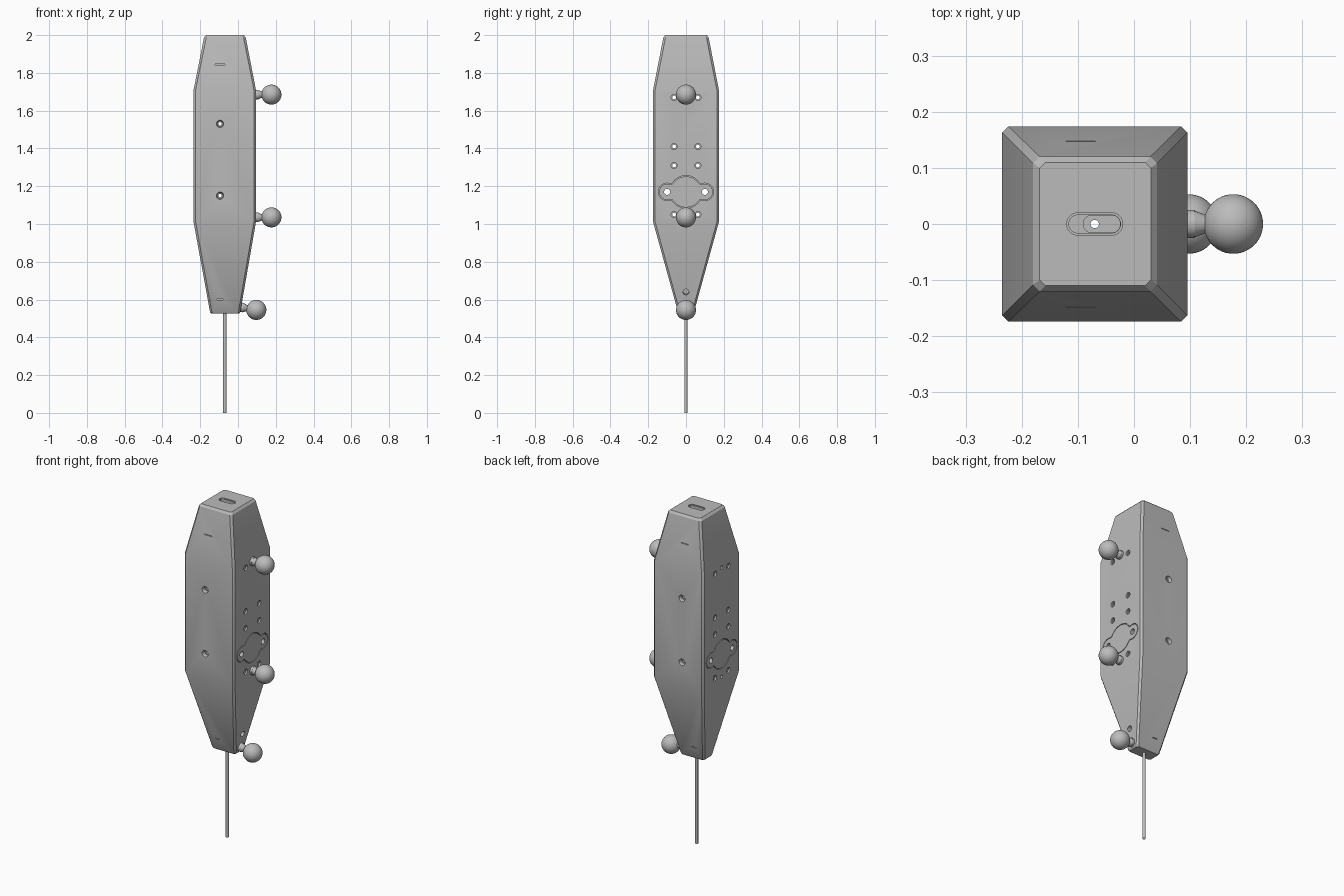
import bpy, bmesh, math
from mathutils import Vector, Matrix

cube = bpy.data.objects.get("Cube")
if cube:
    bpy.data.objects.remove(cube)

grey = bpy.data.materials.new("mid grey")
grey.use_nodes = True
colour = (0.5, 0.5, 0.5, 1)
grey.diffuse_color = colour
grey.node_tree.nodes["Principled BSDF"].inputs["Base Color"].default_value = colour


def make(name, bm):
    bmesh.ops.recalc_face_normals(bm, faces=bm.faces)
    mesh = bpy.data.meshes.new(name)
    bm.to_mesh(mesh)
    bm.free()
    mesh.materials.append(grey)
    ob = bpy.data.objects.new(name, mesh)
    bpy.context.collection.objects.link(ob)
    return ob


def smooth(ob, angle=30):
    bpy.ops.object.select_all(action="DESELECT")
    ob.select_set(True)
    bpy.context.view_layer.objects.active = ob
    bpy.ops.object.shade_smooth_by_angle(angle=math.radians(angle))


def loft(name, rings):
    """Skin closed rings of points and cap both ends."""
    bm = bmesh.new()
    rows = [[bm.verts.new(p) for p in ring] for ring in rings]
    n = len(rows[0])
    for a, b in zip(rows, rows[1:]):
        for i in range(n):
            j = (i + 1) % n
            bm.faces.new((a[i], a[j], b[j], b[i]))
    bm.faces.new(rows[0])
    bm.faces.new(rows[-1])
    return make(name, bm)


def rod(name, start, end, r1, r2=None, sides=24):
    start, end = Vector(start), Vector(end)
    axis = end - start
    bm = bmesh.new()
    place = Matrix.Translation((start + end) / 2) @ axis.to_track_quat("Z", "Y").to_matrix().to_4x4()
    bmesh.ops.create_cone(bm, cap_ends=True, segments=sides, radius1=r1,
                          radius2=r1 if r2 is None else r2, depth=axis.length, matrix=place)
    return make(name, bm)


def box(name, centre, size):
    bm = bmesh.new()
    bmesh.ops.create_cube(bm, size=1, matrix=Matrix.Translation(centre) @ Matrix.Diagonal((*size, 1)))
    return make(name, bm)


def slot(name, x0, x1, r, z0, z1):
    """Upright capsule prism."""
    pts = []
    for x, turn in ((x1, -0.5), (x0, 0.5)):
        for k in range(13):
            a = math.pi * (turn + k / 12)
            pts.append((x + r * math.cos(a), r * math.sin(a)))
    return loft(name, [[(x, y, z) for x, y in pts] for z in (z0, z1)])


def section(z, x0, x1, y, c):
    """Rectangle with clipped corners."""
    return [(x0 + c, -y, z), (x1 - c, -y, z), (x1, -y + c, z), (x1, y - c, z),
            (x1 - c, y, z), (x0 + c, y, z), (x0, y - c, z), (x0, -y + c, z)]


# Tapered housing
body = loft("housing", [
    section(0.525, -0.14, 0.005, 0.036, 0.008),
    section(0.533, -0.148, 0.012, 0.042, 0.01),
    section(1.01, -0.235, 0.095, 0.174, 0.011),
    section(1.71, -0.235, 0.095, 0.174, 0.011),
    section(1.988, -0.18, 0.041, 0.12, 0.012),
    section(2.0, -0.168, 0.03, 0.11, 0.01)])
cutters = []


def cut(ob):
    ob.hide_render = True
    cutters.append(ob)


# Countersunk holes from front to back
X, CX = -0.095, -0.07
for z in (1.53, 1.15):
    cut(rod("cross_hole", (X, -0.3, z), (X, 0.3, z), 0.009))
    for s in (-1, 1):
        cut(rod("countersink", (X, s * 0.18, z), (X, s * 0.155, z), 0.021, 0.015))

# Holes from side to side
for z, y, r in ((1.67, 0.063, 0.01), (1.41, 0.063, 0.01), (1.31, 0.063, 0.01),
                (1.17, 0.1, 0.016), (1.05, 0.063, 0.01)):
    for s in (-1, 1):
        cut(rod("side_hole", (-0.4, s * y, z), (0.3, s * y, z), r))
        if r < 0.015:
            for x0, x1 in ((-0.25, -0.225), (0.11, 0.085)):
                cut(rod("side_counterbore", (x0, s * y, z), (x1, s * y, z), 0.016))
for z in (1.685, 1.035):
    cut(rod("blind_hole", (-0.25, 0, z), (-0.2, 0, z), 0.01))
cut(rod("lower_hole", (0.06, 0, 0.635), (0.0, 0, 0.645), 0.016))


# Seam around the lobed cover on both sides
def cover_outline(grow):
    top = []
    end = 0.142 + grow
    for k in range(41):
        y = -end * math.cos(math.pi * k / 40)
        lobe = math.sqrt(max(0, (0.042 + grow) ** 2 - (abs(y) - 0.1) ** 2))
        disc = math.sqrt(max(0, (0.082 + grow) ** 2 - y * y))
        neck = 0.04 + grow if abs(y) < 0.1 else 0
        top.append((y, max(lobe, disc, neck)))
    return top + [(y, -h) for y, h in reversed(top[1:-1])]


def seam(x0, x1):
    bm = bmesh.new()
    loops = [[bm.verts.new((x, y, 1.17 + h)) for y, h in cover_outline(g)]
             for x, g in ((x0, 0), (x0, 0.004), (x1, 0.004), (x1, 0))]
    n = len(loops[0])
    for a, b in zip(loops, loops[1:] + loops[:1]):
        for i in range(n):
            j = (i + 1) % n
            bm.faces.new((a[i], a[j], b[j], b[i]))
    return make("cover_seam", bm)


cut(seam(0.083, 0.11))
cut(seam(-0.25, -0.223))

# Stepped slot in the top with a bore running down through the body
cut(slot("slot_rim", -0.1, -0.04, 0.02, 1.995, 2.05))
cut(slot("slot_well", -0.1, -0.04, 0.016, 1.97, 2.06))
cut(slot("slot_step", -0.075, -0.04, 0.0155, 1.955, 2.07))
cut(rod("bore", (CX, 0, 0.4), (CX, 0, 2.2), 0.0075))

# Thin latch slits on front and back
for s in (-1, 1):
    cut(box("upper_slit", (X, s * 0.146, 1.845), (0.052, 0.03, 0.004)))
    cut(box("lower_slit", (X, s * 0.06, 0.6), (0.03, 0.02, 0.004)))

for c in cutters:
    mod = body.modifiers.new(c.name, "BOOLEAN")
    mod.operation = "DIFFERENCE"
    mod.solver = "EXACT"
    mod.object = c
graph = bpy.context.evaluated_depsgraph_get()
body.data = bpy.data.meshes.new_from_object(body.evaluated_get(graph))
body.modifiers.clear()
for c in cutters:
    bpy.data.objects.remove(c)
body.data.materials.clear()
body.data.materials.append(grey)
smooth(body, 25)

# Hollow needle below the body
ring = [[(CX + r * math.cos(a * math.pi / 12), r * math.sin(a * math.pi / 12), z) for a in range(24)]
        for r, z in ((0.0075, 0.55), (0.009, 0.55), (0.009, 0), (0.0075, 0), (0.0075, 0.55))]
needle = loft("needle", ring)
bm = bmesh.new()
bm.from_mesh(needle.data)
bmesh.ops.delete(bm, geom=[f for f in bm.faces if len(f.verts) > 4], context="FACES_ONLY")
bmesh.ops.remove_doubles(bm, verts=bm.verts, dist=0.0001)
bmesh.ops.recalc_face_normals(bm, faces=bm.faces)
bm.to_mesh(needle.data)
bm.free()
smooth(needle)

# Marker balls on short tapered posts
for label, base, centre in (("upper", (0.09, 0, 1.685), (0.177, 0, 1.685)),
                            ("middle", (0.09, 0, 1.035), (0.177, 0, 1.035)),
                            ("lower", (0.011, 0, 0.56), (0.097, 0, 0.545))):
    a, b = Vector(base), Vector(centre)
    smooth(rod(label + "_collar", a, a.lerp(b, 0.2), 0.025))
    smooth(rod(label + "_post", a.lerp(b, 0.2), a.lerp(b, 0.5), 0.024, 0.014))
    bm = bmesh.new()
    bmesh.ops.create_uvsphere(bm, u_segments=48, v_segments=24, radius=0.053,
                              matrix=Matrix.Translation(b))
    smooth(make(label + "_ball", bm))
